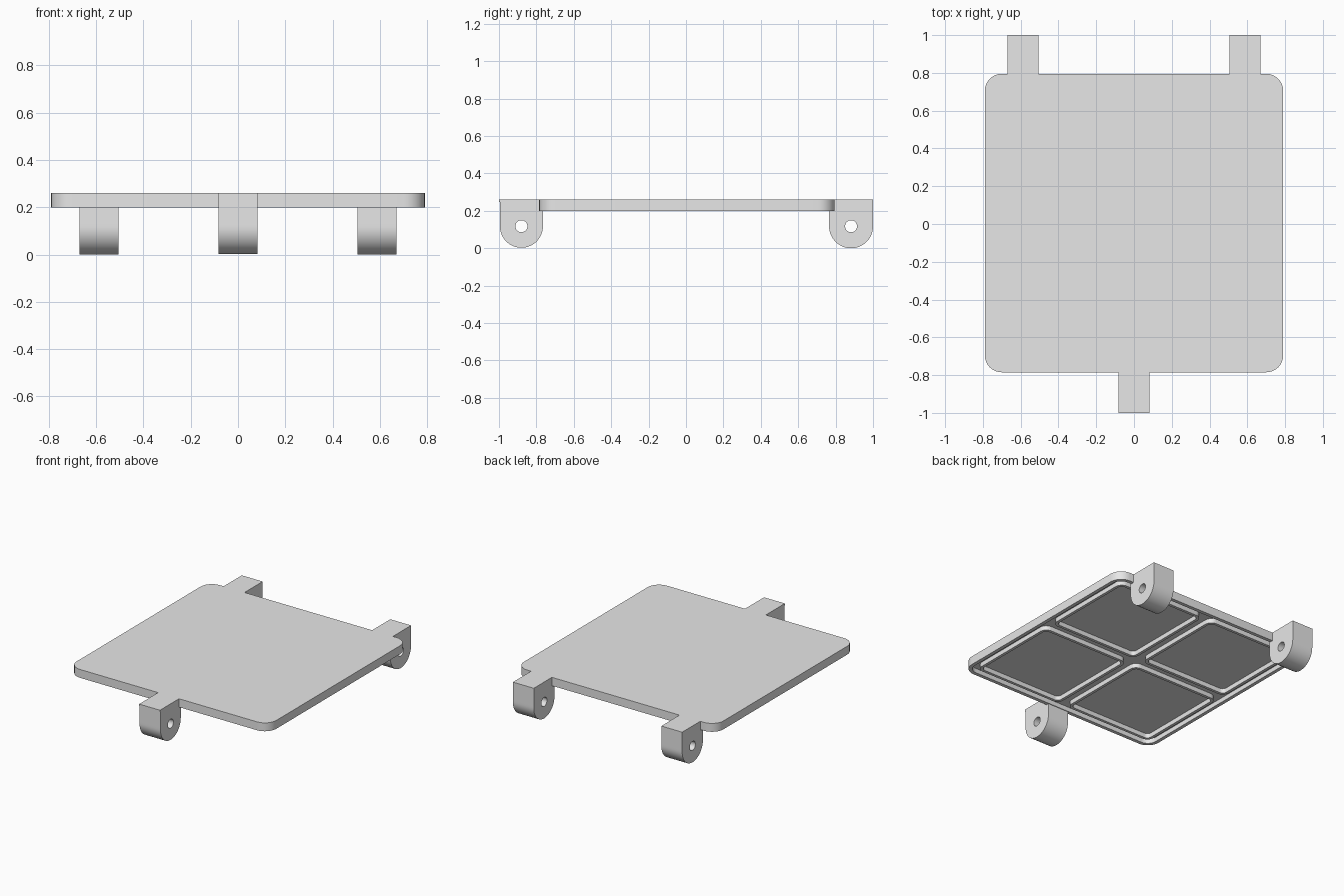
import bpy, bmesh
from math import radians, cos, sin, atan2, pi

cube = bpy.data.objects.get("Cube")
if cube:
    bpy.data.objects.remove(cube)

GREY = (0.8, 0.8, 0.8, 1)
grey = bpy.data.materials.new("light_grey")
grey.use_nodes = True
grey.diffuse_color = GREY
bsdf = next(n for n in grey.node_tree.nodes if n.type == 'BSDF_PRINCIPLED')
bsdf.inputs["Base Color"].default_value = GREY

TOP, BOTTOM, FLOOR = 0.26, 0.20, 0.232


def loft(name, loops, capped):
    """Bridge matching closed loops; cap both ends or join last to first."""
    bm = bmesh.new()
    rings = [[bm.verts.new(p) for p in loop] for loop in loops]
    pairs = list(zip(rings, rings[1:]))
    if capped:
        bm.faces.new(rings[0])
        bm.faces.new(rings[-1])
    else:
        pairs.append((rings[-1], rings[0]))
    for a, b in pairs:
        for i in range(len(a)):
            j = (i + 1) % len(a)
            bm.faces.new((a[i], a[j], b[j], b[i]))
    bmesh.ops.recalc_face_normals(bm, faces=bm.faces)
    mesh = bpy.data.meshes.new(name)
    bm.to_mesh(mesh)
    bm.free()
    mesh.materials.append(grey)
    obj = bpy.data.objects.new(name, mesh)
    bpy.context.collection.objects.link(obj)
    bpy.ops.object.select_all(action='DESELECT')
    obj.select_set(True)
    bpy.context.view_layer.objects.active = obj
    bpy.ops.object.shade_smooth_by_angle(angle=radians(30))
    return obj


def rounded_rect(cx, cy, half, r, z, steps=8):
    pts = []
    for q, (sx, sy) in enumerate([(1, 1), (-1, 1), (-1, -1), (1, -1)]):
        for k in range(steps + 1):
            a = (q + k / steps) * pi / 2
            pts.append((cx + sx * (half - r) + r * cos(a),
                        cy + sy * (half - r) + r * sin(a), z))
    return pts


def frame_loops(cx, cy, half, r, wall, z_out, z_in):
    """Section of a downward rim: outside wall, lower edge, inside wall."""
    inner = (cx, cy, half - wall, r - wall)
    return [rounded_rect(cx, cy, half, r, z_out),
            rounded_rect(cx, cy, half, r, BOTTOM),
            rounded_rect(*inner, BOTTOM),
            rounded_rect(*inner, z_in)]


# Plate with a hollow underside and a rim
CY = 0.005
loft("plate", frame_loops(0, CY, 0.79, 0.09, 0.025, TOP, FLOOR), True)

# Four rounded square ribs on the underside
GAP, REACH = 0.035, 0.725
half = (REACH - GAP) / 2
mid = (REACH + GAP) / 2
for sx, side in ((1, "left"), (-1, "right")):
    for sy, end in ((1, "back"), (-1, "front")):
        loft(f"underside_rib_{end}_{side}",
             frame_loops(sx * mid, CY + sy * mid, half, 0.05, 0.02,
                         FLOOR + 0.004, FLOOR + 0.004), False)


def lug(name, x, y, r):
    """Hinge lug: round below, square above, with a pin hole."""
    cz, width, hole = 0.1175, 0.165, 0.032
    rise = TOP - cz
    corner = atan2(rise, r)
    angles = sorted([radians(d) for d in range(0, 360, 6)] + [corner, pi - corner])
    outer, inner = [], []
    for a in angles:
        c, s = cos(a), sin(a)
        d = r if s <= 0 else min(r / max(abs(c), 1e-6), rise / max(s, 1e-6))
        outer.append((y + d * c, cz + d * s))
        inner.append((y + hole * c, cz + hole * s))
    x0, x1 = x - width / 2, x + width / 2
    loops = [[(px, *p) for p in shape]
             for px, shape in ((x0, outer), (x1, outer), (x1, inner), (x0, inner))]
    loft(name, loops, False)


lug("back_lug_left", 0.5875, 0.8825, 0.1175)
lug("back_lug_right", -0.5875, 0.8825, 0.1175)
lug("front_lug", 0, -0.88, 0.115)

# Small lip along the top edge of the front lug
w = 0.0825
loft("front_lip", [[(-w, -1, z), (w, -1, z), (w, -0.98, z), (-w, -0.98, z)]
                   for z in (0.247, TOP)], True)
